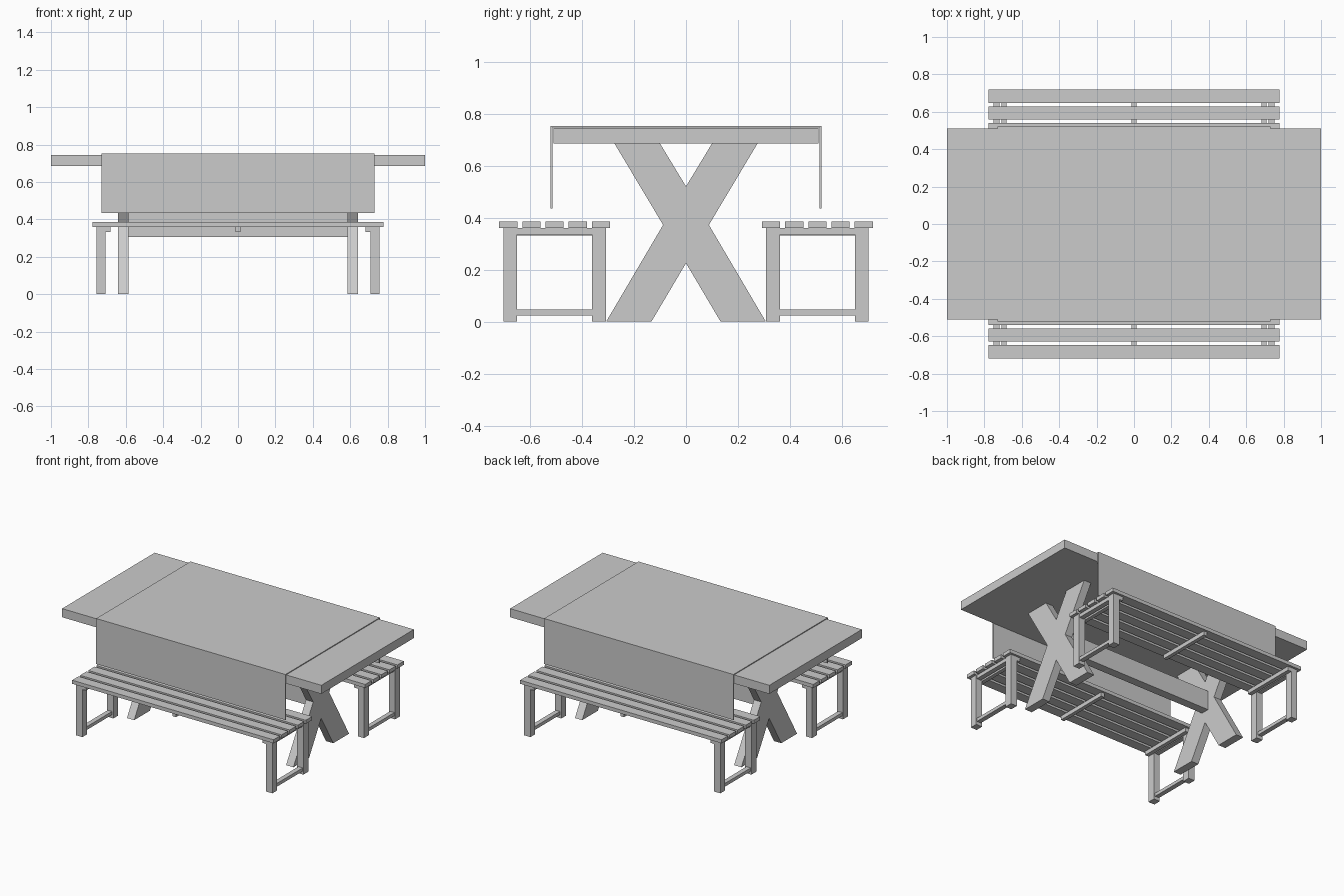
import bpy
import bmesh

cube = bpy.data.objects.get("Cube")
if cube:
    bpy.data.objects.remove(cube, do_unlink=True)

grey = bpy.data.materials.new("plain_grey")
grey.use_nodes = True
COLOR = (0.6, 0.6, 0.6, 1)
grey.diffuse_color = COLOR
grey.node_tree.nodes["Principled BSDF"].inputs["Base Color"].default_value = COLOR


def add_object(name, bm):
    bmesh.ops.recalc_face_normals(bm, faces=bm.faces[:])
    mesh = bpy.data.meshes.new(name)
    bm.to_mesh(mesh)
    bm.free()
    mesh.materials.append(grey)
    obj = bpy.data.objects.new(name, mesh)
    bpy.context.collection.objects.link(obj)
    return obj


def box(name, xs, ys, zs):
    """Box spanning the given ranges."""
    bm = bmesh.new()
    bmesh.ops.create_cube(bm, size=1)
    for v in bm.verts:
        v.co = [r[0] if c < 0 else r[1] for c, r in zip(v.co, (xs, ys, zs))]
    return add_object(name, bm)


def prism(name, profile, x0, x1):
    """Extrude a (y, z) profile along x."""
    bm = bmesh.new()
    face = bm.faces.new([bm.verts.new((x0, y, z)) for y, z in profile])
    ext = bmesh.ops.extrude_face_region(bm, geom=[face])
    for v in ext["geom"]:
        if isinstance(v, bmesh.types.BMVert):
            v.co.x = x1
    return add_object(name, bm)


def span(a, b, side):
    """Range mirrored to the given side."""
    return tuple(sorted((a * side, b * side)))


# Table top, with the cloth draped over front and back
box("table_top", (-1, 1), (-0.51, 0.51), (0.685, 0.745))
prism("tablecloth", [(-0.52, 0.435), (-0.52, 0.752), (0.52, 0.752), (0.52, 0.435),
                     (0.513, 0.435), (0.513, 0.746), (-0.513, 0.746), (-0.513, 0.435)],
      -0.73, 0.73)

# X-shaped trestles as one outline each, joined by a stretcher
right_half = [(0, 0.225), (0.133, 0), (0.307, 0), (0.088, 0.372), (0.275, 0.685), (0.1, 0.685)]
left_half = [(0, 0.52)] + [(-y, z) for y, z in reversed(right_half[1:])]
for side, label in ((1, "left"), (-1, "right")):
    prism(f"{label}_trestle", right_half + left_half, 0.586 * side, 0.642 * side)
box("stretcher", (-0.587, 0.587), (-0.03, 0.03), (0.305, 0.44))


def bench(label, side):
    # Seat slats
    for i in range(5):
        y = 0.505 * side + (i - 2) * 0.089
        box(f"{label}_bench_slat", (-0.777, 0.777), (y - 0.035, y + 0.035), (0.36, 0.385))
    # Leg frames with top and bottom rails
    for end in (-1, 1):
        for y0, y1 in ((0.307, 0.361), (0.649, 0.702)):
            box(f"{label}_bench_leg", span(0.709, 0.757, end), span(y0, y1, side), (0, 0.36))
        for rail, zs in (("top", (0.335, 0.36)), ("bottom", (0.023, 0.046))):
            box(f"{label}_bench_{rail}_rail", span(0.719, 0.752, end),
                span(0.361, 0.649, side), zs)
        box(f"{label}_bench_end_cleat", span(0.681, 0.709, end),
            span(0.307, 0.702, side), (0.332, 0.36))
    # Middle cleat under the slats
    box(f"{label}_bench_middle_cleat", (-0.013, 0.013), span(0.307, 0.702, side), (0.332, 0.36))


bench("front", -1)
bench("back", 1)
